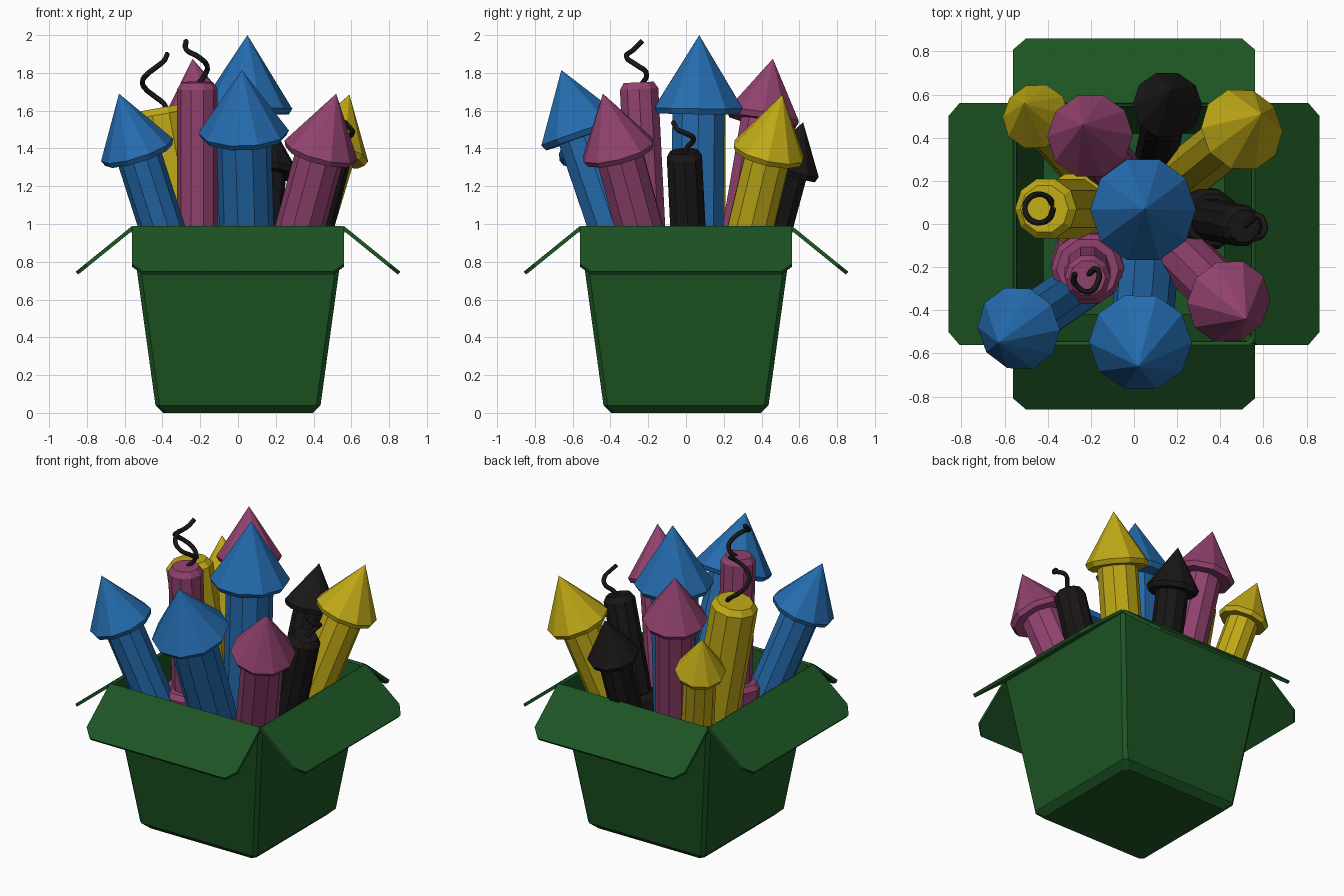
import bpy, bmesh, math
from mathutils import Vector, Matrix

if "Cube" in bpy.data.objects:
    bpy.data.objects.remove(bpy.data.objects["Cube"])

SIDES = 10


def material(name, rgb):
    m = bpy.data.materials.new(name)
    m.diffuse_color = (*rgb, 1)
    m.use_nodes = True
    m.node_tree.nodes["Principled BSDF"].inputs["Base Color"].default_value = m.diffuse_color
    return m


GREEN = material("green", (0.012, 0.09, 0.017))
BLUE = material("blue", (0.018, 0.15, 0.43))
PINK = material("pink", (0.29, 0.055, 0.16))
YELLOW = material("yellow", (0.53, 0.40, 0.008))
BLACK = material("black", (0.010, 0.008, 0.008))


def finish(name, bm, mat):
    bmesh.ops.recalc_face_normals(bm, faces=bm.faces[:])
    me = bpy.data.meshes.new(name)
    bm.to_mesh(me)
    bm.free()
    me.materials.append(mat)
    ob = bpy.data.objects.new(name, me)
    bpy.context.collection.objects.link(ob)
    return ob


def skin(bm, rings):
    """Bridge rings of points; a one-point ring is a pole."""
    loops = [[bm.verts.new(p) for p in ring] for ring in rings]
    n = max(len(l) for l in loops)
    for a, b in zip(loops, loops[1:]):
        for i in range(n):
            j = (i + 1) % n
            if len(a) == 1:
                bm.faces.new((a[0], b[j], b[i]))
            elif len(b) == 1:
                bm.faces.new((a[i], a[j], b[0]))
            else:
                bm.faces.new((a[i], a[j], b[j], b[i]))
    return loops


def lathe(name, profile, base, tip, mat):
    """Faceted turned shape standing on base and pointing at tip."""
    rings = []
    for r, z in profile:
        if r == 0:
            rings.append([(0, 0, z)])
        else:
            rings.append([(r * math.cos(2 * math.pi * i / SIDES),
                           r * math.sin(2 * math.pi * i / SIDES), z) for i in range(SIDES)])
    bm = bmesh.new()
    skin(bm, rings)
    rot = Vector((0, 0, 1)).rotation_difference(tip - base).to_matrix().to_4x4()
    bm.transform(Matrix.Translation(base) @ rot)
    return finish(name, bm, mat)


def axis(tip, slope, floor=0.1):
    t = Vector(tip)
    b = t - Vector((slope[0], slope[1], 1)) * (t.z - floor)
    return b, t, (t - b).length


def rocket(name, tip, slope, cone_h, r, R, mat):
    b, t, L = axis(tip, slope)
    c = L - cone_h
    lathe(name, [(0, 0), (r, 0), (r, c - 0.03), (R * 0.93, c - 0.03), (R, c), (0, L)], b, t, mat)


def firecracker(name, top, slope, shoulder, r, R, mat):
    b, t, L = axis(top, slope)
    h = shoulder - b.z
    lathe(name, [(0, 0), (R, 0), (R, h - 0.03), (R * 0.85, h), (r, h),
                 (r, L - 0.035), (r * 0.78, L), (0, L)], b, t, mat)


def fuse(name, pts):
    cu = bpy.data.curves.new(name, 'CURVE')
    cu.dimensions = '3D'
    cu.bevel_depth = 0.014
    cu.bevel_resolution = 1
    cu.resolution_u = 5
    cu.use_fill_caps = True
    sp = cu.splines.new('BEZIER')
    sp.bezier_points.add(len(pts) - 1)
    for bp, p in zip(sp.bezier_points, pts):
        bp.co = p
        bp.handle_left_type = bp.handle_right_type = 'AUTO'
    cu.materials.append(BLACK)
    ob = bpy.data.objects.new(name, cu)
    bpy.context.collection.objects.link(ob)


# open tapered box with chamfered corners
def square(h, z, c=0.022):
    pts = []
    for sx, sy in ((1, 1), (-1, 1), (-1, -1), (1, -1)):
        pair = [(sx * h, sy * (h - c), z), (sx * (h - c), sy * h, z)]
        pts += pair if sx * sy > 0 else pair[::-1]
    return pts


bm = bmesh.new()
loops = skin(bm, [square(0.395, 0), square(0.437, 0.04), square(0.565, 0.97), square(0.56, 0.985),
                  square(0.545, 0.98), square(0.42, 0.05)])
bm.faces.new(loops[0])
bm.faces.new(loops[-1])
finish("box", bm, GREEN)

# four folded-out flaps
for k, side in enumerate(("right", "back", "left", "front")):
    w, c, length = 0.56, 0.058, 0.385
    outline = [(0, -w + 0.01), (0.015, -w), (length - c * 1.1, -w), (length, -w + c),
               (length, w - c), (length - c * 1.1, w), (0.015, w), (0, w - 0.01)]
    bm = bmesh.new()
    lo, hi = skin(bm, [[(x, y, z) for x, y in outline] for z in (-0.02, 0)])
    bm.faces.new(lo)
    bm.faces.new(hi)
    bm.transform(Matrix.Rotation(k * math.pi / 2, 4, 'Z')
                 @ Matrix.Translation((0.56, 0, 0.99))
                 @ Matrix.Rotation(math.radians(39), 4, 'Y'))
    finish(side + "_flap", bm, GREEN)

# rockets: tip, lean per unit height, cone height, body radius, cone radius
rocket("centre_rocket", (0.05, 0.07, 2.0), (0.02, 0.01), 0.385, 0.145, 0.245, BLUE)
rocket("front_rocket", (0.02, -0.66, 1.815), (-0.03, -0.34), 0.345, 0.145, 0.24, BLUE)
rocket("front_left_rocket", (-0.63, -0.55, 1.69), (-0.32, -0.22), 0.32, 0.12, 0.20, BLUE)
rocket("front_right_rocket", (0.52, -0.44, 1.69), (0.27, -0.27), 0.32, 0.13, 0.20, PINK)
rocket("back_right_rocket", (0.59, 0.51, 1.685), (0.30, 0.24), 0.32, 0.125, 0.197, YELLOW)
rocket("back_rocket", (-0.24, 0.46, 1.875), (-0.12, 0.17), 0.31, 0.12, 0.20, PINK)
rocket("back_left_rocket", (-0.51, 0.56, 1.57), (-0.22, 0.25), 0.26, 0.10, 0.157, YELLOW)
rocket("small_back_rocket", (0.17, 0.62, 1.54), (0.06, 0.27), 0.26, 0.10, 0.162, BLACK)

# firecrackers: top, lean, shoulder height, neck radius, base radius
firecracker("pink_firecracker", (-0.215, -0.25, 1.75), (0, -0.05), 0.93, 0.107, 0.17, PINK)
firecracker("yellow_firecracker", (-0.415, 0.07, 1.615), (-0.18, 0.0), 0.85, 0.145, 0.17, YELLOW)
firecracker("black_firecracker", (0.51, -0.01, 1.385), (0.25, -0.05), 0.80, 0.098, 0.145, BLACK)

# curled fuses
fuse("pink_fuse", [(-0.22, -0.24, 1.73), (-0.17, -0.21, 1.80), (-0.165, -0.26, 1.84),
                   (-0.21, -0.315, 1.885), (-0.275, -0.275, 1.925), (-0.275, -0.23, 1.97)])
fuse("yellow_fuse", [(-0.44 + 0.066 * math.cos(a), 0.072 + 0.066 * math.sin(a), 1.60 + 0.3 * a / 6.28)
                     for a in [i * math.pi / 4 for i in range(9)]])
fuse("black_fuse", [(0.51, -0.01, 1.37), (0.54, 0.01, 1.41), (0.575, 0.04, 1.45),
                    (0.605, 0.0, 1.48), (0.60, -0.045, 1.50), (0.565, -0.068, 1.54)])
